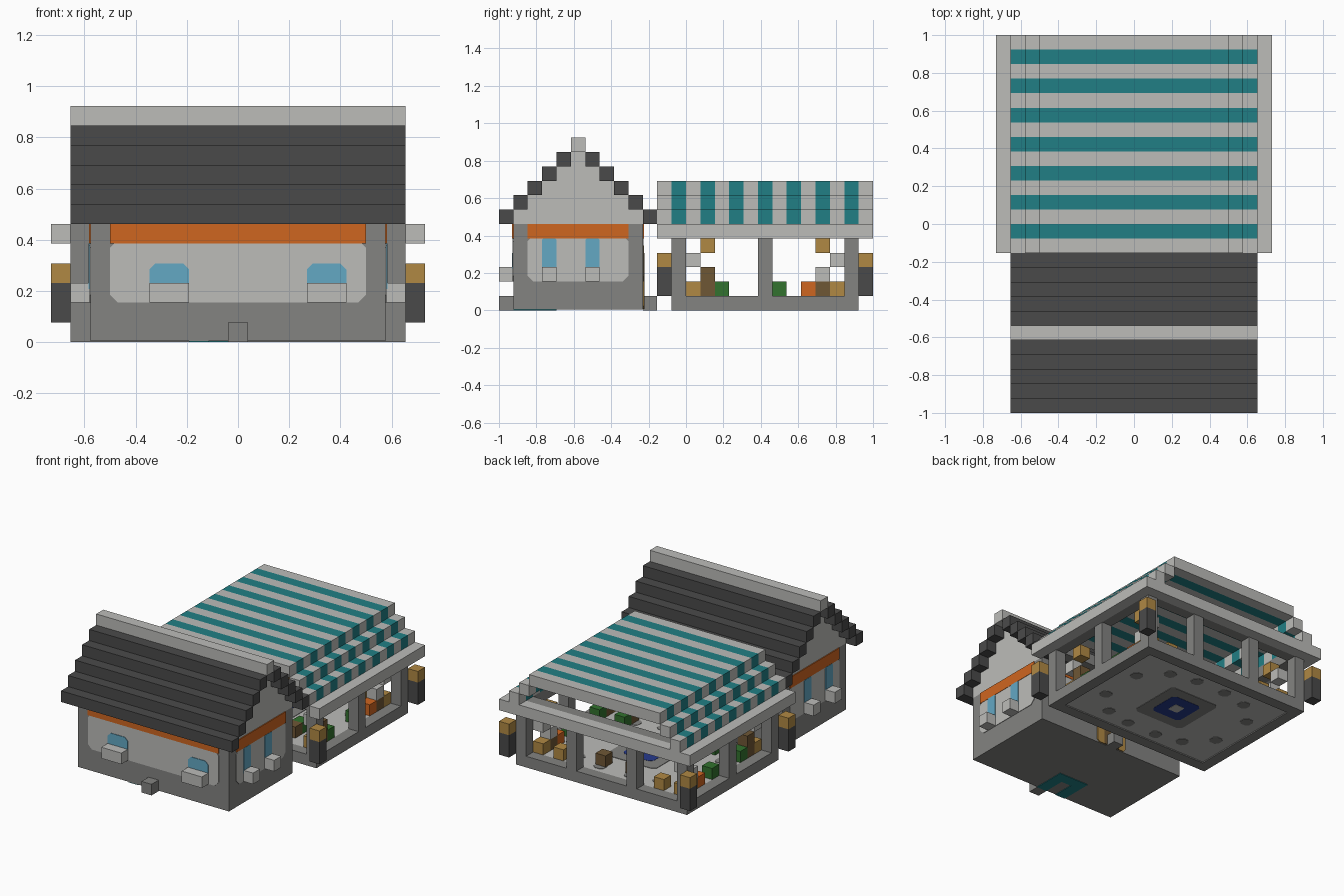
import bpy, bmesh
from mathutils import Vector

cube = bpy.data.objects.get("Cube")
if cube:
    bpy.data.objects.remove(cube, do_unlink=True)

U = 1 / 13  # one block


def material(name, rgb):
    m = bpy.data.materials.new(name)
    m.use_nodes = True
    lin = [((c / 255 + 0.055) / 1.055) ** 2.4 for c in rgb] + [1]
    m.diffuse_color = lin
    bsdf = m.node_tree.nodes["Principled BSDF"]
    bsdf.inputs["Base Color"].default_value = lin
    bsdf.inputs["Roughness"].default_value = 0.9
    return m


LIGHT = material("pale stone", (188, 188, 185))
GREY = material("grey stone", (131, 131, 129))
DARK = material("dark slate", (74, 74, 74))
TEAL = material("teal cloth", (33, 127, 133))
ORANGE = material("orange", (207, 102, 32))
BLUE = material("window blue", (99, 168, 196))
GOLD = material("light wood", (176, 137, 68))
BROWN = material("dark wood", (111, 87, 53))
GREEN = material("leaf green", (50, 114, 46))
NAVY = material("navy blue", (38, 58, 140))


def finish(name, bm, mats):
    bmesh.ops.recalc_face_normals(bm, faces=bm.faces[:])
    me = bpy.data.meshes.new(name)
    bm.to_mesh(me)
    bm.free()
    for m in mats:
        me.materials.append(m)
    ob = bpy.data.objects.new(name, me)
    bpy.context.collection.objects.link(ob)
    return ob


def add_box(bm, b, idx=0):
    x0, x1, y0, y1, z0, z1 = b
    r = bmesh.ops.create_cube(bm, size=1)
    for v in r["verts"]:
        v.co = Vector((x1 if v.co.x > 0 else x0, y1 if v.co.y > 0 else y0,
                       z1 if v.co.z > 0 else z0)) * U
    for f in {f for v in r["verts"] for f in v.link_faces}:
        f.material_index = idx


def boxes(name, mat, items, mirror=False):
    bm = bmesh.new()
    for b in items:
        add_box(bm, b)
        if mirror:
            add_box(bm, (-b[1], -b[0], *b[2:]))
    return finish(name, bm, [mat])


def plates(name, mat, axis, plane, side, rects, cut=0.0, thick=0.05):
    """Thin corner-cut plates on a plane; each rect is a0, a1, b0, b1."""
    bm = bmesh.new()
    for a0, a1, b0, b1 in rects:
        c = cut
        pts = [(a0 + c, b0), (a1 - c, b0), (a1, b0 + c), (a1, b1 - c),
               (a1 - c, b1), (a0 + c, b1), (a0, b1 - c), (a0, b0 + c)]
        vs = []
        for p in pts:
            co = list(p)
            co.insert(axis, plane)
            vs.append(bm.verts.new(Vector(co) * U))
        f = bm.faces.new(vs)
        ext = bmesh.ops.extrude_face_region(bm, geom=[f])
        for v in ext["geom"]:
            if isinstance(v, bmesh.types.BMVert):
                v.co[axis] += side * thick * U
    bmesh.ops.remove_doubles(bm, verts=bm.verts[:], dist=1e-6)
    return finish(name, bm, [mat])


# House body, gable steps and stepped roof
EPS = 0.05
boxes("house_walls", GREY, [(-7.5, 7.5, -12, -3, EPS, 6)])
boxes("house_gable", LIGHT, [(-7.5, 7.5, -12 + i, -3 - i, 6 + i, 7 + i) for i in range(5)])
roof = []
for i in range(5):
    roof += [(-8.5, 8.5, -13 + i, -12 + i, 6 + i, 7 + i),
             (-8.5, 8.5, -3 - i, -2 - i, 6 + i, 7 + i)]
boxes("house_roof", DARK, roof)
boxes("house_ridge", LIGHT, [(-8.5, 8.5, -8, -7, 11, 12)])
boxes("house_steps", GREY, [(-0.5, 0.5, -13, -12, 0, 1), (-0.5, 0.5, -3, -2, 0, 1)])

# House wall panels, trim and windows
front_windows = [(-4.5, -2.5), (3.5, 5.5)]
side_windows = [(-10, -9), (-7, -6)]
for label, plane, side in (("front", -12, -1), ("back", -3, 1)):
    plates(label + "_panel", LIGHT, 1, plane, side, [(-6.5, 6.5, 2, 5.2)], 0.4)
    plates(label + "_trim", ORANGE, 1, plane, side, [(-6.5, 6.5, 5, 6)], 0, 0.08)
    if side < 0:
        plates("front_windows", BLUE, 1, plane, side,
               [(a, b, 2.6, 4) for a, b in front_windows], 0.3, 0.1)
for label, side in (("left", 1), ("right", -1)):
    plates(label + "_panel", LIGHT, 0, 7.5 * side, side, [(-11, -4, 2, 5.2)], 0.4)
    plates(label + "_trim", ORANGE, 0, 7.5 * side, side, [(-11, -4, 5, 6)], 0, 0.08)
    plates(label + "_windows", BLUE, 0, 7.5 * side, side,
           [(a, b, 2.6, 5) for a, b in side_windows], 0.1, 0.1)
boxes("front_sills", LIGHT, [(a, b, -13, -12, 2, 3) for a, b in front_windows])
boxes("side_sills", LIGHT, [(7.5, 8.5, a, b, 2, 3) for a, b in side_windows], True)
plates("back_door_frame", GOLD, 1, -3, 1, [(-1.5, 1.5, 0.1, 4.5)], 0.2, 0.09)
plates("back_door", BROWN, 1, -3, 1, [(-0.8, 0.8, 0.1, 4)], 0, 0.12)
plates("house_underside_rug", TEAL, 2, EPS, -1,
       [(-2.5, 0.5, -10, -9), (-2.5, -1.5, -12, -10), (-0.5, 0.5, -12, -10)])

# Market base: stone rim, pale floor and floor pattern on both faces
rim = [(7.5, 8.5, -1, 12), (-8.5, -7.5, -1, 12), (-7.5, 7.5, -1, 0), (-7.5, 7.5, 11, 12)]
boxes("market_rim", GREY, [(*r, 0, 1) for r in rim])
boxes("market_floor", LIGHT, [(-7.5, 7.5, 0, 11, 0.1, 0.95)])
dots = [(sx * a, 5.5 + sy * b) for a, b in ((6, 2), (4, 4), (1.5, 4.5))
        for sx in (-1, 1) for sy in (-1, 1)]
for label, plane, side in (("top", 0.95, 1), ("underside", 0.1, -1)):
    plates(label + "_floor_dots", GREY, 2, plane, side,
           [(x - 0.5, x + 0.5, y - 0.5, y + 0.5) for x, y in dots], 0.25, 0.04)
    for part, mat, r, t in (("border", GREY, 2.5, 0.04), ("rug", NAVY, 1.5, 0.06),
                            ("centre", LIGHT, 0.5, 0.08)):
        plates(label + "_floor_" + part, mat, 2, plane, side,
               [(-r, r, 5.5 - r, 5.5 + r)], 0.3 if r > 1 else 0.1, t)

# Market posts and top frame
posts = [(7.5, 8.5, y, y + 1, 1, 5) for y in (-1, 5, 11)]
posts += [(2.5, 3.5, y, y + 1, 1, 5) for y in (-1, 11)]
boxes("market_posts", GREY, posts, True)
boxes("market_frame", GREY, [(*r, 5, 6) for r in rim])
boxes("market_eaves", LIGHT, [(8.5, 9.5, -2, 13, 5, 6), (-9.5, -8.5, -2, 13, 5, 6),
                              (-8.5, 8.5, 12, 13, 5, 6)])

# Striped stepped canopy
bm = bmesh.new()
for j in range(15):
    y = j - 2
    add_box(bm, (-6.5, 6.5, y, y + 1, 8, 9), j % 2)
    for i in range(2):
        x = 7.5 - i
        add_box(bm, (x, x + 1, y, y + 1, 6 + i, 7 + i), j % 2)
        add_box(bm, (-x - 1, -x, y, y + 1, 6 + i, 7 + i), j % 2)
finish("market_canopy", bm, [LIGHT, TEAL])

# Corner lanterns
boxes("lantern_bodies", DARK, [(8.5, 9.5, y, y + 1, 1, 3) for y in (-2, 12)], True)
boxes("lantern_tops", GOLD, [(8.5, 9.5, y, y + 1, 3, 4) for y in (-2, 12)], True)

# Goods inside the market


def goods(name, mat, cells):
    boxes(name, mat, [(x, x + 1, y, y + 1, z, z + h) for x, y, z, h in cells], True)


goods("light_crates", GOLD, [(6.5, 0, 1, 1), (6.5, 10, 1, 1), (4.5, 10, 1, 1)])
goods("dark_crates", BROWN, [(6.5, 1, 1, 2), (6.5, 9, 1, 1), (1, 9, 1, 1), (4, 1, 1, 1)])
goods("plants", GREEN, [(6.5, 2, 1, 1), (6.5, 6, 1, 1), (4, 2, 1, 1)])
goods("fruit_boxes", ORANGE, [(6.5, 8, 1, 1)])
goods("hanging_lamps", GOLD, [(6.5, 1, 4, 1), (6.5, 9, 4, 1)])
goods("pale_blocks", LIGHT, [(6.5, 0, 3, 1), (6.5, 10, 3, 1), (6.5, 9, 2, 1)])
